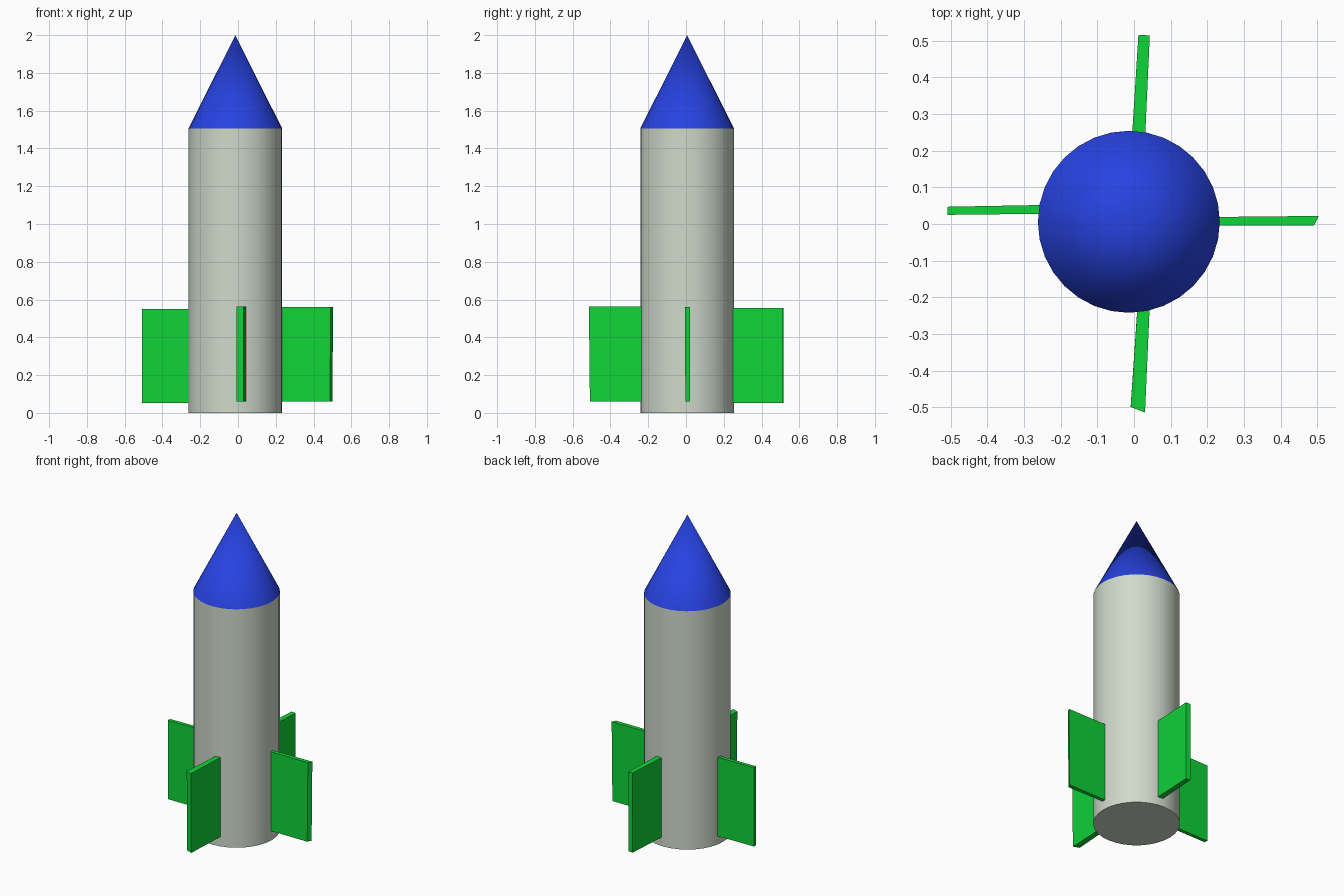
import bpy
import bmesh
import math

if "Cube" in bpy.data.objects:
    bpy.data.objects.remove(bpy.data.objects["Cube"])

CENTRE = (-0.014, 0.006)
RADIUS = 0.248


def material(name, rgb):
    mat = bpy.data.materials.new(name)
    mat.diffuse_color = (*rgb, 1.0)
    mat.use_nodes = True
    mat.node_tree.nodes["Principled BSDF"].inputs["Base Color"].default_value = mat.diffuse_color
    return mat


body_grey = material("pale_grey_green", (0.63, 0.70, 0.60))
nose_blue = material("bright_blue", (0.020, 0.055, 0.75))
fin_green = material("bright_green", (0.005, 0.66, 0.04))


def round_part(name, z0, z1, top_radius, mat):
    """Tapered round part standing between two heights."""
    bpy.ops.mesh.primitive_cone_add(vertices=32, radius1=RADIUS, radius2=top_radius,
                                    depth=z1 - z0,
                                    location=(*CENTRE, (z0 + z1) / 2))
    obj = bpy.context.object
    obj.name = name
    obj.data.materials.append(mat)
    bpy.ops.object.shade_smooth_by_angle(angle=math.radians(35))


def fin(name, plan, z0, z1, lean=0.0):
    """Upright plate from a plan outline; lean narrows it towards the foot."""
    bm = bmesh.new()
    low = [bm.verts.new((x * (1 - lean), y * (1 - lean), z0)) for x, y in plan]
    high = [bm.verts.new((x, y, z1)) for x, y in plan]
    bm.faces.new(low)
    bm.faces.new(high)
    for i in range(4):
        j = (i + 1) % 4
        bm.faces.new((low[i], low[j], high[j], high[i]))
    bmesh.ops.recalc_face_normals(bm, faces=bm.faces)
    mesh = bpy.data.meshes.new(name)
    bm.to_mesh(mesh)
    bm.free()
    mesh.materials.append(fin_green)
    bpy.context.collection.objects.link(bpy.data.objects.new(name, mesh))


# Fuselage and nose
round_part("body_tube", 0.0, 1.505, RADIUS, body_grey)
round_part("nose_cone", 1.505, 2.0, 0.0, nose_blue)

# Four slightly uneven fins, rooted just inside the tube
fin("right_fin", [(0.21, -0.004), (0.491, -0.004), (0.504, 0.022), (0.21, 0.019)],
    0.06, 0.56, 0.01)
fin("left_fin", [(-0.24, 0.028), (-0.508, 0.025), (-0.508, 0.047), (-0.24, 0.052)],
    0.052, 0.55)
fin("front_fin", [(0.010, -0.22), (-0.009, -0.499), (0.030, -0.514), (0.043, -0.22)],
    0.06, 0.562, 0.01)
fin("back_fin", [(-0.006, 0.23), (0.012, 0.516), (0.043, 0.514), (0.030, 0.23)],
    0.053, 0.556)
